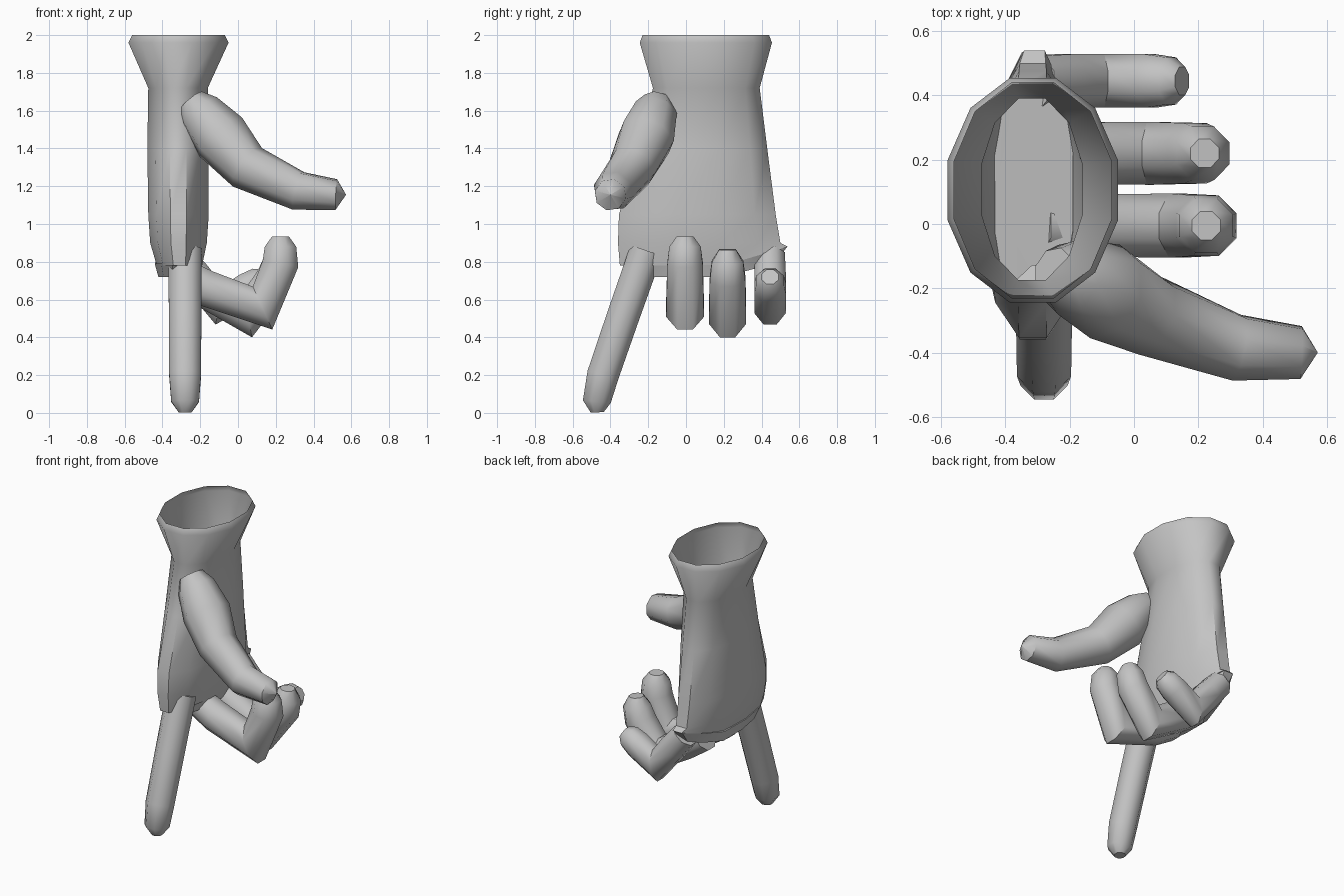
import bpy, bmesh, math
from mathutils import Vector

if "Cube" in bpy.data.objects:
    bpy.data.objects.remove(bpy.data.objects["Cube"])

mat = bpy.data.materials.new("plain grey")
mat.diffuse_color = (0.55, 0.55, 0.55, 1)
mat.use_nodes = True
mat.node_tree.nodes["Principled BSDF"].inputs["Base Color"].default_value = mat.diffuse_color


def loft(name, rings, cap_start=False, cap_end=True, angle=50):
    """Skin a list of equally sized vertex rings."""
    bm = bmesh.new()
    rows = [[bm.verts.new(p) for p in r] for r in rings]
    n = len(rows[0])
    for a, b in zip(rows, rows[1:]):
        for i in range(n):
            j = (i + 1) % n
            bm.faces.new((a[i], a[j], b[j], b[i]))
    if cap_start:
        bm.faces.new(rows[0][::-1])
    if cap_end:
        bm.faces.new(rows[-1])
    if cap_start and cap_end:
        bmesh.ops.recalc_face_normals(bm, faces=bm.faces)
    me = bpy.data.meshes.new(name)
    bm.to_mesh(me)
    bm.free()
    me.materials.append(mat)
    ob = bpy.data.objects.new(name, me)
    bpy.context.collection.objects.link(ob)
    bpy.context.view_layer.objects.active = ob
    ob.select_set(True)
    bpy.ops.object.shade_smooth_by_angle(angle=math.radians(angle))
    ob.select_set(False)
    return ob


def finger(name, path, sides=8):
    """Tube through (x, y, z, radius) points, mitred at the bends."""
    pts = [Vector(p[:3]) for p in path]
    side = Vector((0, 1, 0)) if abs(pts[0].y - pts[-1].y) < .1 else Vector((1, 0, 0))
    rings = []
    for i, (c, p) in enumerate(zip(pts, path)):
        t_in = (c - pts[max(i - 1, 0)]).normalized()
        t_out = (pts[min(i + 1, len(pts) - 1)] - c).normalized()
        t = (t_in + t_out).normalized()
        u = (side - t * side.dot(t)).normalized()
        v = t.cross(u)
        # widen the ring across the bend
        k = 1.0
        if 0 < i < len(pts) - 1:
            k = min(1.25, 1 / math.sqrt((1 + t_in.dot(t_out)) / 2))
        ring = []
        for s in range(sides):
            a = 2 * math.pi * (s + .5) / sides
            ring.append(c + (u * math.cos(a) + v * math.sin(a) * k) * p[3] * 1.06)
        rings.append(ring)
    return loft(name, rings, cap_start=True)


# palm and open cuff: z, x min, x max, y min, y max
sections = [
    (2.00, -.56, -.07, -.23, .44),
    (1.96, -.58, -.05, -.245, .455),
    (1.72, -.475, -.16, -.175, .39),
    (1.40, -.48, -.155, -.25, .43),
    (1.05, -.475, -.155, -.355, .475),
    (0.90, -.465, -.165, -.36, .50),
    (0.78, -.43, -.19, -.35, .54),
]
rings = []
for i, (z, x0, x1, y0, y1) in enumerate(sections):
    ring = []
    for s in range(12):
        a = 2 * math.pi * (s + .5) / 12
        x = (x0 + x1) / 2 + (x1 - x0) / 2 * math.cos(a) / .966
        y = (y0 + y1) / 2 + (y1 - y0) / 2 * math.sin(a) / .966
        # knuckle edge rises toward the little finger
        dz = .1 * max(0, (y - .2) / .34) if i == 6 else 0
        ring.append((x, y, z + dz))
    rings.append(ring[::-1])
loft("palm_and_cuff", rings)

# knuckle web under the palm, where the fingers join
web = []
for k, drop in ((1.0, 0), (.85, .07)):
    ring = []
    for s in range(12):
        a = 2 * math.pi * (s + .5) / 12
        y = .1 + .45 * math.sin(a) * k
        z = .79 + .09 * max(0, (y - .2) / .34) - drop
        ring.append((-.315 + .13 * math.cos(a) * k, y, z))
    web.append(ring[::-1])
loft("knuckle_web", web, cap_start=True)

# pointing finger
finger("index_finger", [
    (-.28, -.21, .86, .09), (-.28, -.33, .52, .088), (-.28, -.44, .2, .086),
    (-.28, -.472, .06, .075), (-.28, -.47, .003, .035)])

# curled fingers
finger("middle_finger", [
    (-.30, -.005, .73, .09), (-.17, -.005, .66, .098), (.13, -.005, .555, .102),
    (.225, -.005, .79, .096), (.225, -.005, .88, .085), (.225, -.005, .935, .045)])
finger("ring_finger", [
    (-.30, .22, .73, .09), (-.17, .22, .65, .098), (.05, .22, .52, .1),
    (.19, .22, .71, .096), (.215, .22, .8, .085), (.22, .22, .865, .045)])
finger("little_finger", [
    (-.31, .445, .83, .08), (-.22, .445, .72, .085), (-.10, .445, .57, .085),
    (.05, .445, .66, .085), (.115, .445, .70, .075), (.15, .445, .72, .045)])

# thumb
finger("thumb", [
    (-.25, -.15, 1.65, .075), (-.20, -.165, 1.59, .115), (-.09, -.21, 1.46, .145),
    (.05, -.285, 1.3, .12), (.32, -.385, 1.175, .1), (.52, -.40, 1.155, .08),
    (.572, -.40, 1.155, .045)])
